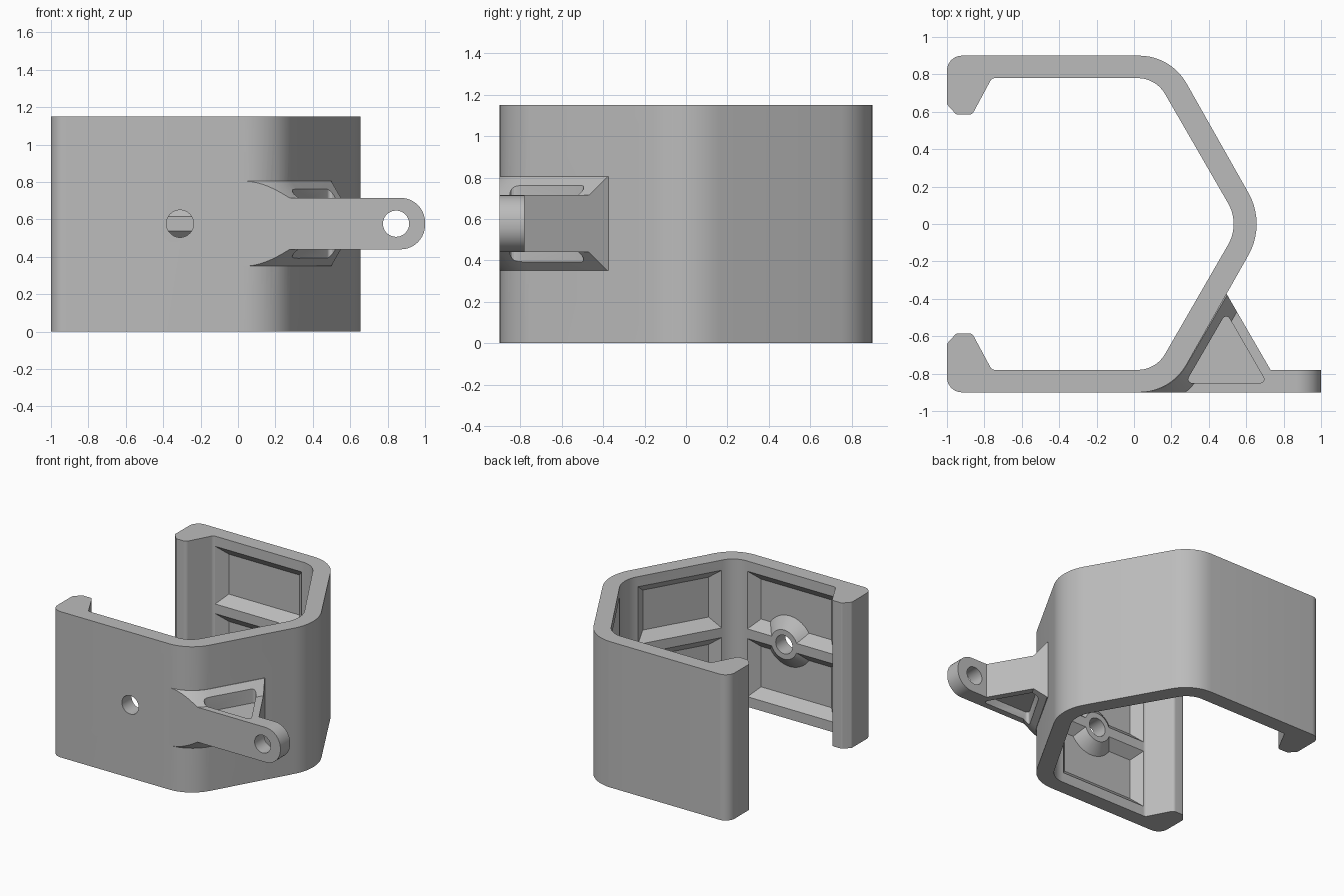
import bpy, bmesh, math
from mathutils import Vector

cube = bpy.data.objects.get("Cube")
if cube:
    bpy.data.objects.remove(cube)

HEIGHT, MID = 1.15, 0.577
ARM_LOW, ARM_HIGH = 0.44, 0.715

grey = bpy.data.materials.new("plain grey")
grey.use_nodes = True
grey.diffuse_color = (0.5, 0.5, 0.5, 1)
grey.node_tree.nodes["Principled BSDF"].inputs["Base Color"].default_value = grey.diffuse_color


def fillet(corners, steps=10):
    """Round each (x, y, radius) corner of a closed outline."""
    out = []
    for i, (x, y, r) in enumerate(corners):
        p = Vector((x, y))
        if r == 0:
            out.append(p)
            continue
        a = (Vector(corners[i - 1][:2]) - p).normalized()
        b = (Vector(corners[(i + 1) % len(corners)][:2]) - p).normalized()
        half = a.angle(b) / 2
        centre = p + (a + b).normalized() * r / math.sin(half)
        start = p + a * r / math.tan(half) - centre
        end = p + b * r / math.tan(half) - centre
        turn = start.angle(end)
        for k in range(steps + 1):
            t = k / steps
            out.append(centre + (start * math.sin((1 - t) * turn)
                                 + end * math.sin(t * turn)) / math.sin(turn))
    return out


def loft(name, rings):
    """Solid through rings of equal point count, capped at both ends."""
    bm = bmesh.new()
    loops = [[bm.verts.new(p) for p in ring] for ring in rings]
    n = len(loops[0])
    for lo, hi in zip(loops, loops[1:]):
        for i in range(n):
            j = (i + 1) % n
            bm.faces.new((lo[i], lo[j], hi[j], hi[i]))
    bm.faces.new(loops[0][::-1])
    bm.faces.new(loops[-1])
    bmesh.ops.recalc_face_normals(bm, faces=bm.faces)
    mesh = bpy.data.meshes.new(name)
    bm.to_mesh(mesh)
    bm.free()
    mesh.materials.append(grey)
    ob = bpy.data.objects.new(name, mesh)
    bpy.context.collection.objects.link(ob)
    return ob


def prism(name, outline, z0, z1):
    return loft(name, [[(x, y, z) for x, y in outline] for z in (z0, z1)])


def round_y(name, x, stations, steps=48):
    """Round solid along y, from (y, radius) stations."""
    angles = [2 * math.pi * k / steps for k in range(steps)]
    return loft(name, [[(x + r * math.cos(a), y, MID + r * math.sin(a)) for a in angles]
                       for y, r in stations])


def combine(target, tool, operation):
    mod = target.modifiers.new("combine", 'BOOLEAN')
    mod.operation, mod.solver, mod.object = operation, 'EXACT', tool
    bpy.ops.object.select_all(action='DESELECT')
    bpy.context.view_layer.objects.active = target
    target.select_set(True)
    bpy.ops.object.modifier_apply(modifier=mod.name)
    bpy.data.objects.remove(tool)


# Open clip band with hooked ends
outer = [(-1, -0.64, 0.02), (-1, -0.9, 0.08), (0.197, -0.9, 0.29)]
inner = [(0.117, -0.78, 0.17), (-0.76, -0.78, 0.03), (-0.865, -0.585, 0.03), (-0.95, -0.585, 0.02)]
mirror = lambda pts: [(x, -y, r) for x, y, r in reversed(pts)]
band = fillet(outer + [(0.706, 0, 0.337)] + mirror(outer)
              + mirror(inner) + [(0.567, 0, 0.22)] + inner)
clip = prism("clip_body", band, 0, HEIGHT)

# Chamfered flare where the bracket grows out of the wall
centre = Vector((0.03, -0.61))
path = []
for k in range(13):
    a = math.radians(-90 + 60 * k / 12)
    n = Vector((math.cos(a), math.sin(a)))
    path.append((centre + n * 0.29, n))
path.append((path[-1][0] + Vector((0.5, 0.866)) * 0.56, path[-1][1]))
section = [(-0.03, 0.35), (0, 0.35), (0.09, ARM_LOW), (0.09, ARM_HIGH), (0, 0.805), (-0.03, 0.805)]
flare = loft("flare", [[(*(p + n * d), z) for d, z in section] for p, n in path])
limit = prism("flare_limit", [(-0.2, -0.9), (0.8, -0.9), (0.493, -0.37), (0.2, -0.37)], 0.2, 1)
combine(flare, limit, 'INTERSECT')
combine(clip, flare, 'UNION')

# Triangular gusset and rounded arm
gusset = [(0.04, -0.9), (0.73, -0.9), (0.73, -0.78), (0.493, -0.37), (0.44, -0.37), (0.13, -0.82)]
combine(clip, prism("gusset", gusset, ARM_LOW, ARM_HIGH), 'UNION')
tab = fillet([(0.6, ARM_LOW, 0), (1, ARM_LOW, 0.13), (1, ARM_HIGH, 0.13), (0.6, ARM_HIGH, 0)])
combine(clip, loft("arm", [[(x, y, z) for x, z in tab] for y in (-0.9, -0.78)]), 'UNION')

# Triangular recesses above and below the gusset
recess = fillet([(0.275, -0.85, 0.02), (0.71, -0.85, 0.02), (0.493, -0.474, 0.02)], 4)
for z0, z1 in ((0.65, 0.9), (0.25, 0.505)):
    combine(clip, prism("recess_cutter", recess, z0, z1), 'DIFFERENCE')


def pocket(start, end, normal, z0, z1, depth=0.07):
    """Tapered pocket sunk into an inner wall from start to end."""
    start, end, normal = Vector(start), Vector(end), Vector(normal)
    along = (end - start).normalized()
    rings = []
    for d, s in ((-0.005, -0.005), (depth, depth)):
        a, b = start + along * s + normal * d, end - along * s + normal * d
        rings.append([(*a, z0 + s), (*b, z0 + s), (*b, z1 - s), (*a, z1 - s)])
    combine(clip, loft("pocket_cutter", rings), 'DIFFERENCE')


# Two rows of pockets on all four inner walls, leaving a middle rib
for z0, z1 in ((0.08, 0.539), (0.615, 1.07)):
    for side in (-1, 1):
        pocket((-0.745, side * 0.78), (0.01, side * 0.78), (0, side), z0, z1)
        pocket((0.17, side * 0.688), (0.5, side * 0.116), (0.866, side * 0.5), z0, z1)

# Conical boss around the wall hole, then both round holes
combine(clip, round_y("boss", -0.31, ((-0.85, 0.2), (-0.78, 0.115))), 'UNION')
for x, r in ((-0.31, 0.073), (0.845, 0.07)):
    combine(clip, round_y("hole_cutter", x, ((-1, r), (-0.7, r))), 'DIFFERENCE')

bpy.ops.object.shade_smooth_by_angle(angle=math.radians(25))
